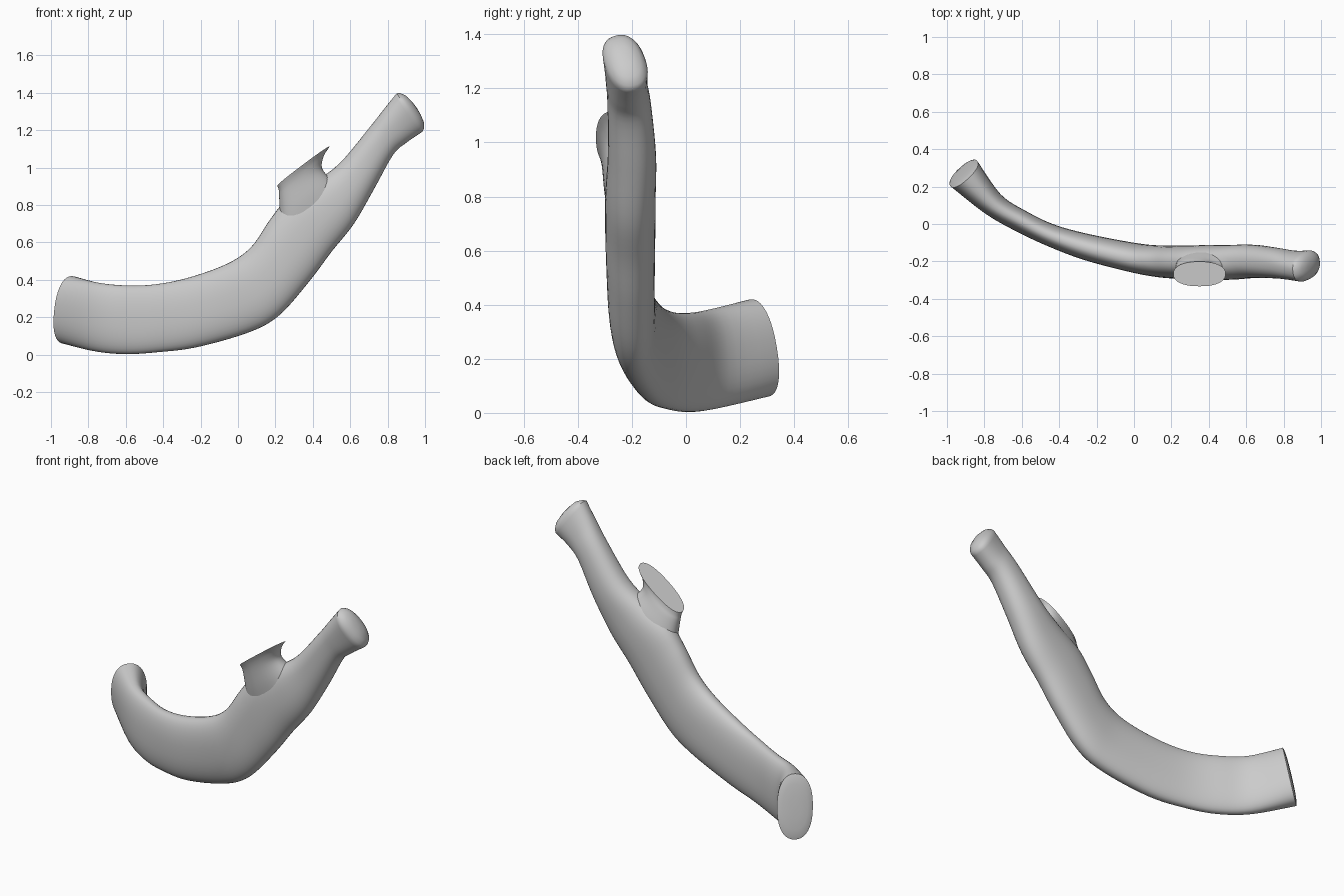
import bpy, bmesh, math
from mathutils import Vector

if "Cube" in bpy.data.objects:
    bpy.data.objects.remove(bpy.data.objects["Cube"])

SIDES = 40
STEPS = 5

mat = bpy.data.materials.new("plain grey")
mat.diffuse_color = (0.6, 0.6, 0.6, 1)
mat.use_nodes = True
mat.node_tree.nodes["Principled BSDF"].inputs["Base Color"].default_value = mat.diffuse_color


def ring(c, a, b, power=2.3):
    # superellipse section spanned by half-axes a and b
    pts = []
    for i in range(SIDES):
        t = 2 * math.pi * i / SIDES
        u, v = math.cos(t), math.sin(t)
        u = math.copysign(abs(u) ** (2 / power), u)
        v = math.copysign(abs(v) ** (2 / power), v)
        pts.append(c + a * u + b * v)
    return pts


def spline(rows):
    # Catmull-Rom through rows of numbers
    out = []
    for i in range(len(rows) - 1):
        q = [rows[max(i - 1, 0)], rows[i], rows[i + 1], rows[min(i + 2, len(rows) - 1)]]
        for s in range(STEPS):
            t = s / STEPS
            out.append([0.5 * (2 * p1 + (p2 - p0) * t + (2 * p0 - 5 * p1 + 4 * p2 - p3) * t * t
                               + (3 * p1 - p0 - 3 * p2 + p3) * t ** 3)
                        for p0, p1, p2, p3 in zip(*q)])
    out.append(list(rows[-1]))
    return out


def cap(section, bulge, sign):
    # shrinking rings that close an end with a slight dome
    c, a, b = section
    n = a.cross(b).normalized() * sign * bulge
    return [(c + n * h, a * s, b * s) for s, h in ((0.92, 0.35), (0.7, 0.75), (0.35, 0.95), (0.08, 1.0))]


def loft(name, sections, bulge_start, bulge_end):
    full = cap(sections[0], bulge_start, -1)[::-1] + sections + cap(sections[-1], bulge_end, 1)
    bm = bmesh.new()
    loops = [[bm.verts.new(p) for p in ring(*s)] for s in full]
    for l0, l1 in zip(loops, loops[1:]):
        for i in range(SIDES):
            j = (i + 1) % SIDES
            bm.faces.new((l0[i], l0[j], l1[j], l1[i]))
    bm.faces.new(loops[0])
    bm.faces.new(loops[-1])
    bmesh.ops.recalc_face_normals(bm, faces=bm.faces)
    mesh = bpy.data.meshes.new(name)
    bm.to_mesh(mesh)
    bm.free()
    mesh.materials.append(mat)
    ob = bpy.data.objects.new(name, mesh)
    bpy.context.collection.objects.link(ob)
    bpy.ops.object.select_all(action='DESELECT')
    ob.select_set(True)
    bpy.context.view_layer.objects.active = ob
    bpy.ops.object.shade_smooth_by_angle(angle=math.radians(40))
    return ob


# Main curved limb: top x, top z, bottom x, bottom z, centre y, y tilt, half thickness
limb = [
    (-0.89, 0.42, -0.93, 0.06, 0.27, -0.03, 0.098),
    (-0.75, 0.385, -0.76, 0.017, 0.108, -0.01, 0.066),
    (-0.60, 0.37, -0.60, 0.003, 0.013, 0, 0.060),
    (-0.45, 0.375, -0.43, 0.013, -0.062, 0, 0.060),
    (-0.27, 0.41, -0.22, 0.04, -0.125, 0, 0.070),
    (-0.06, 0.485, 0.06, 0.12, -0.18, 0, 0.078),
    (0.07, 0.575, 0.22, 0.21, -0.20, 0, 0.085),
    (0.17, 0.72, 0.38, 0.39, -0.205, 0, 0.090),
    (0.26, 0.83, 0.50, 0.55, -0.206, 0, 0.093),
    (0.40, 0.92, 0.62, 0.70, -0.205, 0, 0.093),
    (0.54, 1.02, 0.73, 0.89, -0.20, 0, 0.089),
    (0.70, 1.21, 0.83, 1.07, -0.21, -0.01, 0.080),
    (0.78, 1.31, 0.90, 1.135, -0.22, -0.02, 0.075),
    (0.85, 1.395, 0.985, 1.195, -0.225, -0.035, 0.076),
]
rows = spline(limb)
centres = [Vector(((r[0] + r[2]) / 2, r[4], (r[1] + r[3]) / 2)) for r in rows]
sections = []
for i, r in enumerate(rows):
    a = Vector(((r[0] - r[2]) / 2, r[5], (r[1] - r[3]) / 2))
    t = centres[min(i + 1, len(rows) - 1)] - centres[max(i - 1, 0)]
    sections.append((centres[i], a, t.cross(a).normalized() * r[6]))
loft("main_limb", sections, 0.012, 0.045)

# Flared side stub: centre, long half-axis, cross half-axis
stub = [
    (0.40, -0.205, 0.74, 0.17, 0, 0.13, 0, -0.080, 0),
    (0.365, -0.22, 0.83, 0.14, 0, 0.10, 0, -0.082, 0),
    (0.335, -0.245, 0.92, 0.115, 0, 0.075, 0, -0.066, 0),
    (0.338, -0.258, 0.97, 0.12, 0, 0.09, 0, -0.062, 0.004),
    (0.35, -0.267, 1.008, 0.14, 0, 0.105, 0, -0.066, 0.01),
]
loft("side_stub", [(Vector(r[:3]), Vector(r[3:6]), Vector(r[6:])) for r in spline(stub)], 0.0, 0.0)
